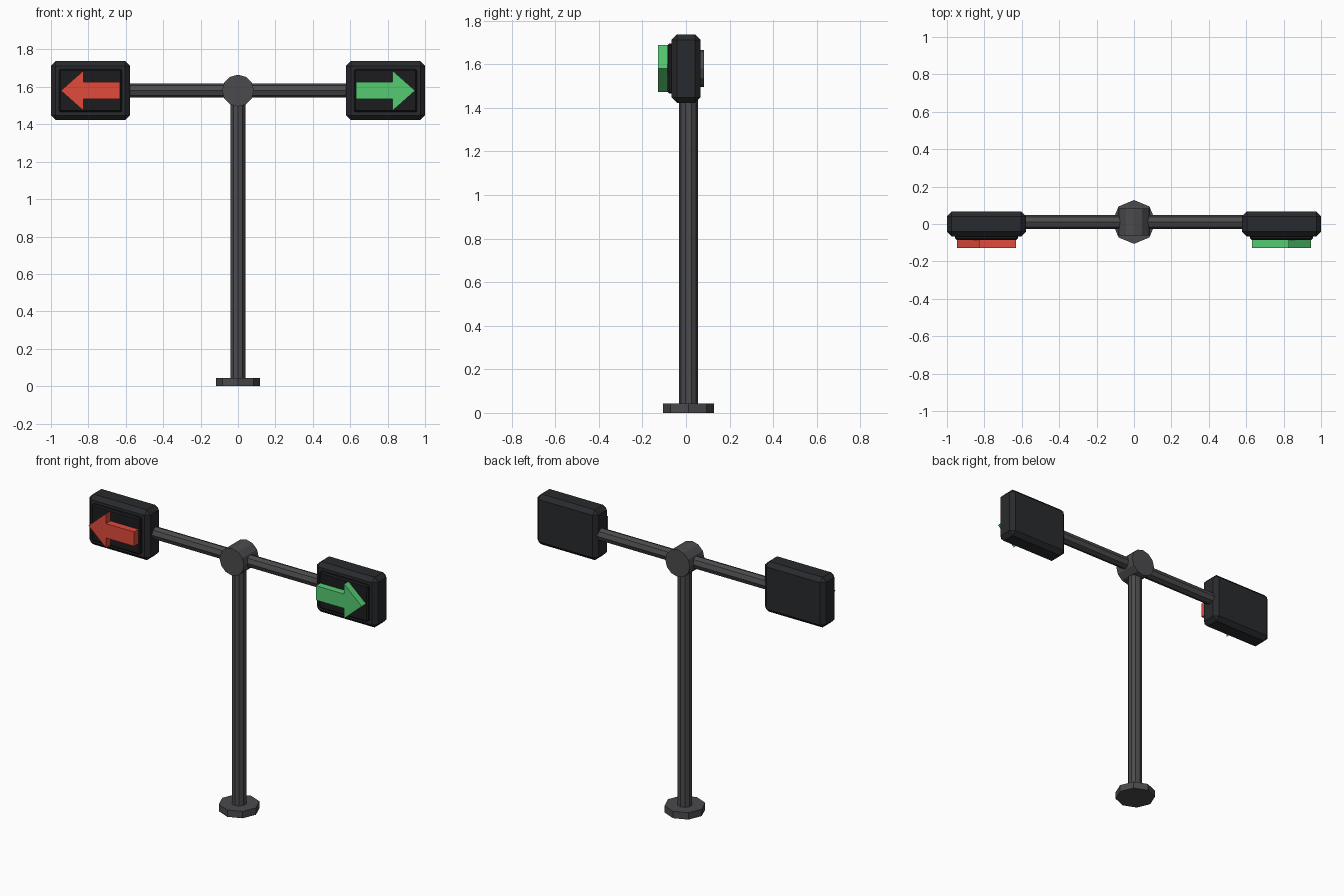
import bpy, bmesh
from math import pi
from mathutils import Matrix

if "Cube" in bpy.data.objects:
    bpy.data.objects.remove(bpy.data.objects["Cube"])

YC = 0.011   # pole axis depth
ZC = 1.58    # arm height


def material(name, rgb):
    m = bpy.data.materials.new(name)
    m.diffuse_color = (*rgb, 1)
    m.use_nodes = True
    m.node_tree.nodes["Principled BSDF"].inputs["Base Color"].default_value = m.diffuse_color
    return m


METAL = material("dark_grey", (0.07, 0.07, 0.075))
CASE = material("charcoal", (0.022, 0.023, 0.026))
PANEL = material("black", (0.012, 0.012, 0.014))
RED = material("red", (0.75, 0.07, 0.045))
GREEN = material("green", (0.09, 0.6, 0.17))


def finish(name, bm, mat):
    bmesh.ops.recalc_face_normals(bm, faces=bm.faces)
    me = bpy.data.meshes.new(name)
    bm.to_mesh(me)
    bm.free()
    me.materials.append(mat)
    ob = bpy.data.objects.new(name, me)
    bpy.context.collection.objects.link(ob)
    return ob


def cylinder(name, sides, r, length, centre, axis, mat):
    rot = {"X": Matrix.Rotation(pi / 2, 4, "Y"),
           "Y": Matrix.Rotation(pi / 2, 4, "X"),
           "Z": Matrix.Identity(4)}[axis]
    bm = bmesh.new()
    bmesh.ops.create_cone(bm, cap_ends=True, segments=sides, radius1=r, radius2=r,
                          depth=length, matrix=Matrix.Translation(centre) @ rot)
    return finish(name, bm, mat)


def box(name, size, centre, bevel, mat):
    bm = bmesh.new()
    bmesh.ops.create_cube(bm, size=1, matrix=Matrix.Translation(centre) @ Matrix.Diagonal((*size, 1)))
    bmesh.ops.bevel(bm, geom=bm.edges[:], offset=bevel, segments=1, profile=0.5, affect="EDGES")
    return finish(name, bm, mat)


def arrow(name, side, mat):
    # extruded outline, pointing outwards
    half = [(0.63, 0.045), (0.825, 0.045), (0.825, 0.108)]
    pts = half + [(0.947, 0)] + [(x, -z) for x, z in reversed(half)]
    bm = bmesh.new()
    face = bm.faces.new([bm.verts.new((side * x, -0.08, ZC + z)) for x, z in pts])
    ext = bmesh.ops.extrude_face_region(bm, geom=[face], use_keep_orig=True)
    moved = [v for v in ext["geom"] if isinstance(v, bmesh.types.BMVert)]
    bmesh.ops.translate(bm, verts=moved, vec=(0, -0.048, 0))
    return finish(name, bm, mat)


# stand
cylinder("base_plate", 8, 0.117, 0.043, (0, YC, 0.0215), "Z", METAL)
cylinder("pole", 10, 0.043, 1.54, (0, YC, 0.79), "Z", METAL)
cylinder("hub", 12, 0.085, 0.145, (0, YC, ZC), "Y", METAL)
cylinder("cross_arm", 8, 0.038, 1.24, (0, YC, ZC), "X", METAL)

# signal heads
for label, side, colour in (("left", -1, RED), ("right", 1, GREEN)):
    box(label + "_case", (0.422, 0.132, 0.315), (side * 0.789, 0, ZC), 0.025, CASE)
    box(label + "_panel", (0.337, 0.04, 0.23), (side * 0.789, -0.065, ZC), 0.008, PANEL)
    arrow(label + "_arrow", side, colour)
